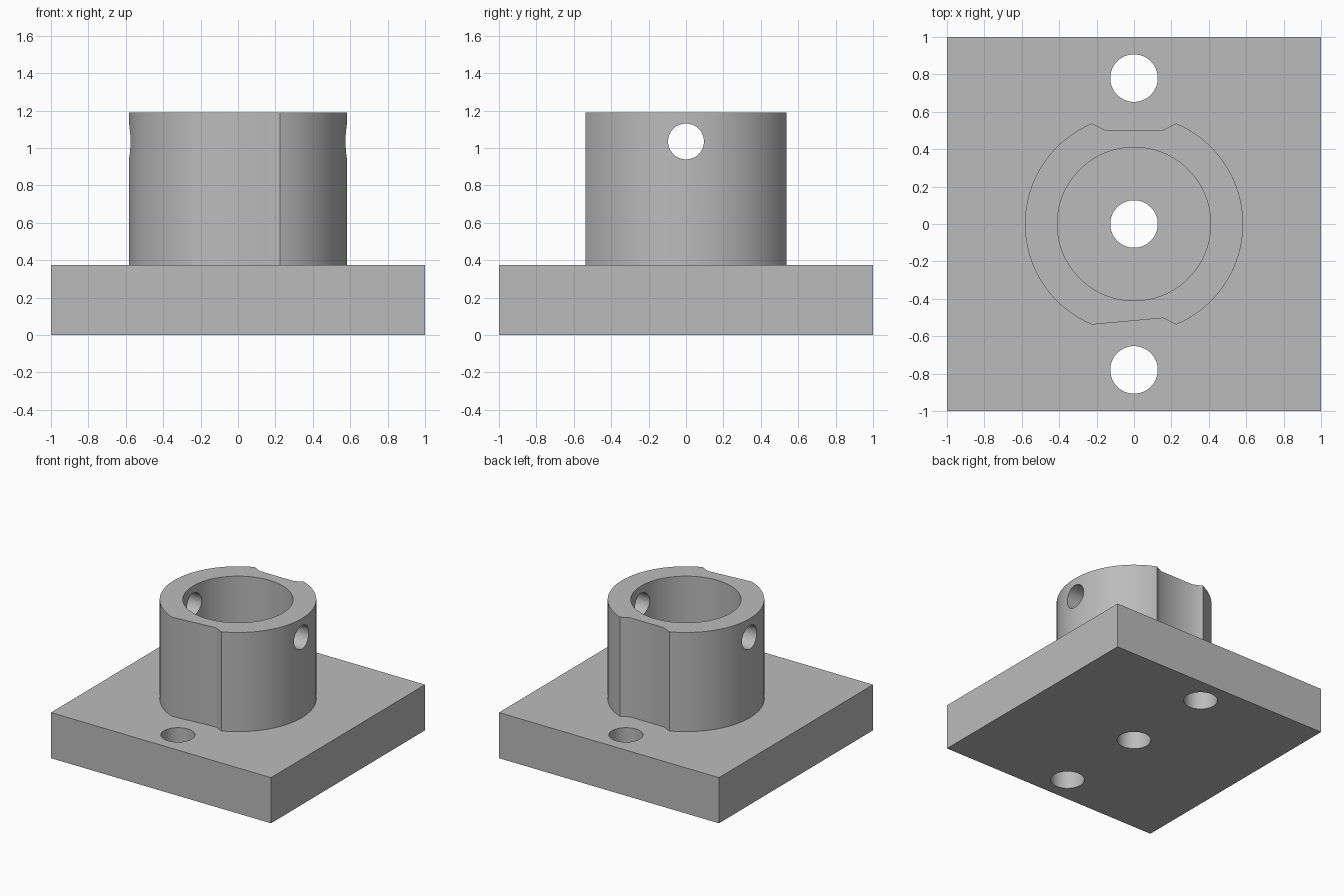
import bpy, bmesh, math

cube = bpy.data.objects.get("Cube")
if cube:
    bpy.data.objects.remove(cube, do_unlink=True)

BASE_TOP, TOP = 0.375, 1.19
OUTER, BORE, HOLE, PIN = 0.583, 0.41, 0.127, 0.096

grey = bpy.data.materials.new("plain grey")
grey.use_nodes = True
colour = (0.5, 0.5, 0.5, 1)
grey.diffuse_color = colour
grey.node_tree.nodes["Principled BSDF"].inputs["Base Color"].default_value = colour


def prism(name, outline, z0, z1):
    """Extrude a closed xy outline from z0 to z1."""
    bm = bmesh.new()
    face = bm.faces.new([bm.verts.new((x, y, z0)) for x, y in outline])
    top = bmesh.ops.extrude_face_region(bm, geom=[face])["geom"]
    moved = [v for v in top if isinstance(v, bmesh.types.BMVert)]
    bmesh.ops.translate(bm, vec=(0, 0, z1 - z0), verts=moved)
    bmesh.ops.recalc_face_normals(bm, faces=bm.faces)
    mesh = bpy.data.meshes.new(name)
    bm.to_mesh(mesh)
    bm.free()
    mesh.materials.append(grey)
    obj = bpy.data.objects.new(name, mesh)
    bpy.context.collection.objects.link(obj)
    return obj


def arc(radius, start, end, steps, cy=0):
    angles = [start + (end - start) * i / steps for i in range(steps + 1)]
    return [(radius * math.cos(a), cy + radius * math.sin(a)) for a in angles]


def circle(radius, cy=0, steps=64):
    return arc(radius, 0, math.tau, steps, cy)[:-1]


def combine(body, other, operation):
    """Apply a boolean and discard the helper."""
    mod = body.modifiers.new(operation, 'BOOLEAN')
    mod.operation, mod.solver, mod.object = operation, 'EXACT', other
    bpy.context.view_layer.objects.active = body
    bpy.ops.object.modifier_apply(modifier=mod.name)
    bpy.data.objects.remove(other, do_unlink=True)


# Square base plate
body = prism("flanged_socket", [(-1, -1), (1, -1), (1, 1), (-1, 1)], 0, BASE_TOP)

# Round sleeve with a shallow flat-bottomed channel front and back
lip = math.acos(0.225 / OUTER)
right_side = arc(OUTER, -lip, lip, 48) + [(0.155, 0.503)]
left_side = [(-x, -y) for x, y in right_side]
outline = [(0.155, -0.503)] + right_side + [(-0.155, 0.503)] + left_side[:-1]
combine(body, prism("sleeve", outline, BASE_TOP - 0.1, TOP), 'UNION')

# Wide bore, centre hole and two bolt holes
combine(body, prism("bore", circle(BORE, steps=96), BASE_TOP, TOP + 0.2), 'DIFFERENCE')
for y in (-0.78, 0, 0.78):
    combine(body, prism("bolt_hole", circle(HOLE, y), -0.2, BASE_TOP + 0.2), 'DIFFERENCE')

# Cross pin hole through both sleeve walls
pin = prism("pin_hole", circle(PIN, steps=48), -0.9, 0.9)
pin.rotation_euler = (0, math.pi / 2, 0)
pin.location.z = 1.035
bpy.context.view_layer.update()
combine(body, pin, 'DIFFERENCE')

body.select_set(True)
bpy.context.view_layer.objects.active = body
bpy.ops.object.shade_smooth_by_angle(angle=math.radians(30))
